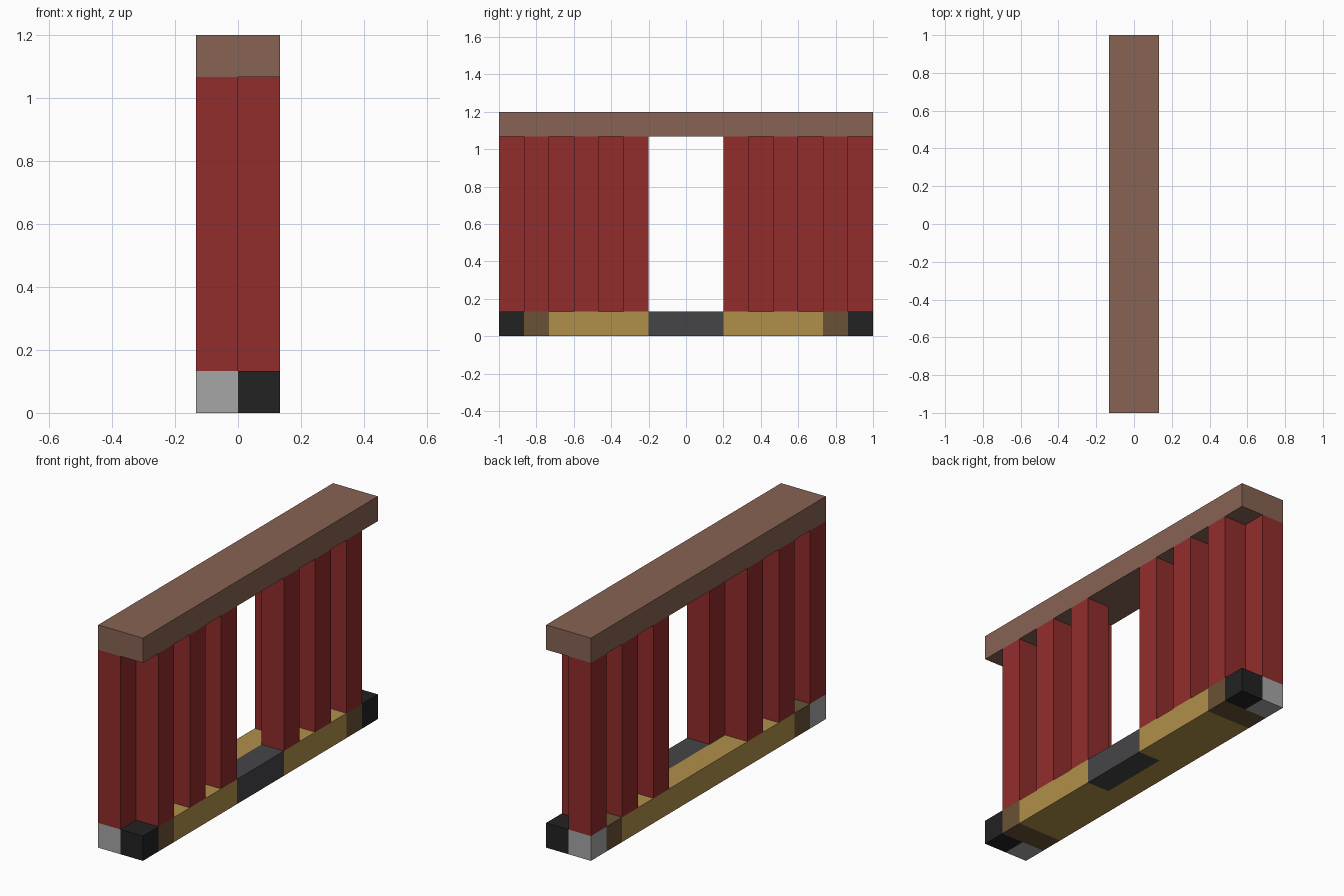
import bpy

if "Cube" in bpy.data.objects:
    bpy.data.objects.remove(bpy.data.objects["Cube"], do_unlink=True)

U = 2 / 15  # one building unit: the model is 2 wide, 15 long, 9 high


def material(name, hex_colour):
    def linear(i):
        c = int(hex_colour[i:i + 2], 16) / 255
        return c / 12.92 if c <= 0.04045 else ((c + 0.055) / 1.055) ** 2.4
    colour = (linear(0), linear(2), linear(4), 1)
    m = bpy.data.materials.new(name)
    m.use_nodes = True
    m.diffuse_color = colour
    bsdf = m.node_tree.nodes["Principled BSDF"]
    bsdf.inputs["Base Color"].default_value = colour
    bsdf.inputs["Roughness"].default_value = 0.9
    return m


red = material("curtain red", "922C2C")
clay = material("beam brown", "876353")
yellow = material("sill yellow", "B08F49")
brown = material("sill brown", "6B5235")
black = material("corner black", "222222")
grey = material("corner light grey", "A6A6A6")
slate = material("threshold dark grey", "454549")


def box(name, mat, x, y, z):
    """Box spanning (low, high) unit ranges, x from the centre, y from the front."""
    spans = (x, (y[0] - 7.5, y[1] - 7.5), z)
    centre = [(a + b) / 2 * U for a, b in spans]
    bpy.ops.mesh.primitive_cube_add(size=1, location=centre)
    ob = bpy.context.object
    ob.name = name
    ob.scale = [(b - a) * U for a, b in spans]
    bpy.ops.object.transform_apply(location=False, rotation=False, scale=True)
    ob.data.materials.append(mat)
    return ob


LEFT, RIGHT, BOTH = (0, 1), (-1, 0), (-1, 1)
BASE, WALL, TOP = (0, 1), (1, 8), (8, 9)

# Header beam across the full length
box("header_beam", clay, BOTH, (0, 15), TOP)

# Threshold below the opening, backed by a sill strip
box("threshold", slate, LEFT, (6, 9), BASE)
box("threshold_sill", yellow, RIGHT, (6, 9), BASE)

# Each half mirrors about the opening
for side in ("front", "back"):
    def span(a, b):
        return (a, b) if side == "front" else (15 - b, 15 - a)

    # Base blocks
    box(side + "_corner_dark", black, LEFT, span(0, 1), BASE)
    box(side + "_corner_light", grey, RIGHT, span(0, 1), BASE)
    box(side + "_sill_end", brown, BOTH, span(1, 2), BASE)
    box(side + "_sill", yellow, BOTH, span(2, 6), BASE)

    # Zigzag wall folds, alternating between the two rows
    for i in range(6):
        row = LEFT if i % 2 else RIGHT
        box(f"{side}_wall_fold_{i + 1}", red, row, span(i, i + 1), WALL)
